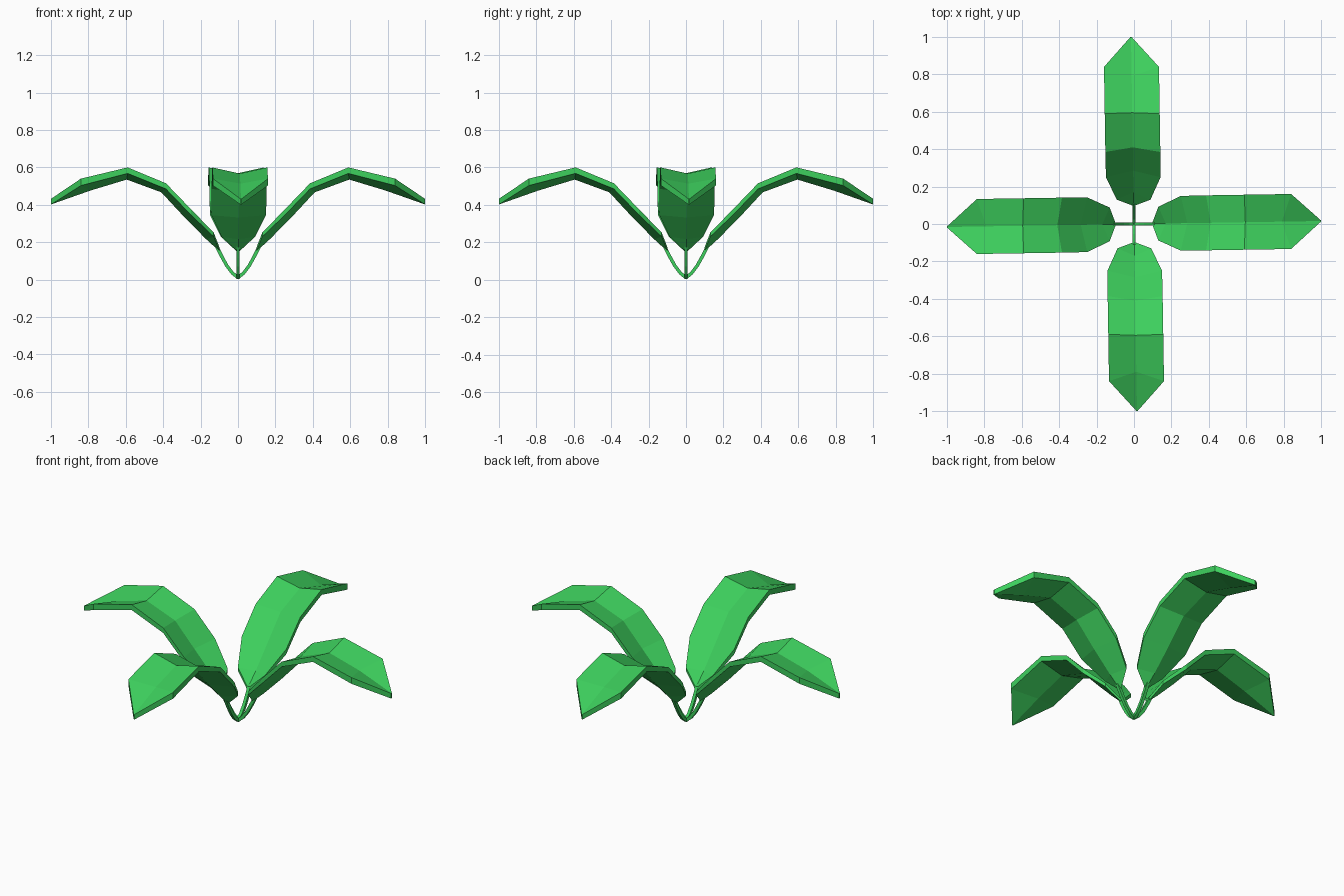
import bpy, bmesh, math
from mathutils import Matrix, Vector

if "Cube" in bpy.data.objects:
    bpy.data.objects.remove(bpy.data.objects["Cube"])

green = bpy.data.materials.new("leaf green")
green.diffuse_color = (0.047, 0.63, 0.11, 1)
green.use_nodes = True
green.node_tree.nodes["Principled BSDF"].inputs["Base Color"].default_value = green.diffuse_color

SKEW = 0.016  # each leaf leans slightly off its axis

# Leaf stations: midrib (x, z), edge (x, z), half width, thickness
STATIONS = [
    ((0.10, 0.172), (0.10, 0.175), 0.010, 0.020),
    ((0.17, 0.238), (0.13, 0.252), 0.090, 0.022),
    ((0.285, 0.362), (0.25, 0.375), 0.146, 0.030),
    ((0.41, 0.497), (0.385, 0.515), 0.147, 0.030),
    ((0.595, 0.567), (0.59, 0.600), 0.147, 0.032),
    ((0.79, 0.513), (0.84, 0.540), 0.147, 0.037),
    ((1.00, 0.432), (1.00, 0.432), 0.003, 0.030),
]
# Stem path (x, z)
STEM = [(0.0, 0.011), (0.03, 0.035), (0.06, 0.075), (0.085, 0.12), (0.115, 0.18)]


def loft(name, rings, angle):
    """Skin closed rings of points, cap both ends, turn about z."""
    bm = bmesh.new()
    loops = [[bm.verts.new(p) for p in ring] for ring in rings]
    n = len(loops[0])
    for a, b in zip(loops, loops[1:]):
        for i in range(n):
            j = (i + 1) % n
            bm.faces.new((a[i], a[j], b[j], b[i]))
    bm.faces.new(loops[0])
    bm.faces.new(loops[-1])
    bmesh.ops.recalc_face_normals(bm, faces=bm.faces)
    bm.transform(Matrix.Rotation(angle, 4, 'Z'))
    me = bpy.data.meshes.new(name)
    bm.to_mesh(me)
    bm.free()
    me.materials.append(green)
    ob = bpy.data.objects.new(name, me)
    bpy.context.collection.objects.link(ob)


def leaf_ring(mid, edge, w, t):
    # V-folded cross section with a vertical rim
    top = [(edge[0], w, edge[1]), (mid[0], 0, mid[1]), (edge[0], -w, edge[1])]
    pts = top + [(x, y, z - t) for x, y, z in reversed(top)]
    return [(x, y + SKEW * x, z) for x, y, z in pts]


def stem_ring(i):
    a, b = STEM[max(i - 1, 0)], STEM[min(i + 1, len(STEM) - 1)]
    d = Vector((b[0] - a[0], b[1] - a[1])).normalized()
    x, z = STEM[i]
    r = 0.009
    return [(x - d.y * r * s, r * q, z + d.x * r * s)
            for s, q in ((1, 1), (1, -1), (-1, -1), (-1, 1))]


# Four leaves with stems around the centre
for k in range(4):
    turn = k * math.pi / 2
    loft(f"leaf_{k + 1}", [leaf_ring(*s) for s in STATIONS], turn)
    loft(f"stem_{k + 1}", [stem_ring(i) for i in range(len(STEM))], turn)
